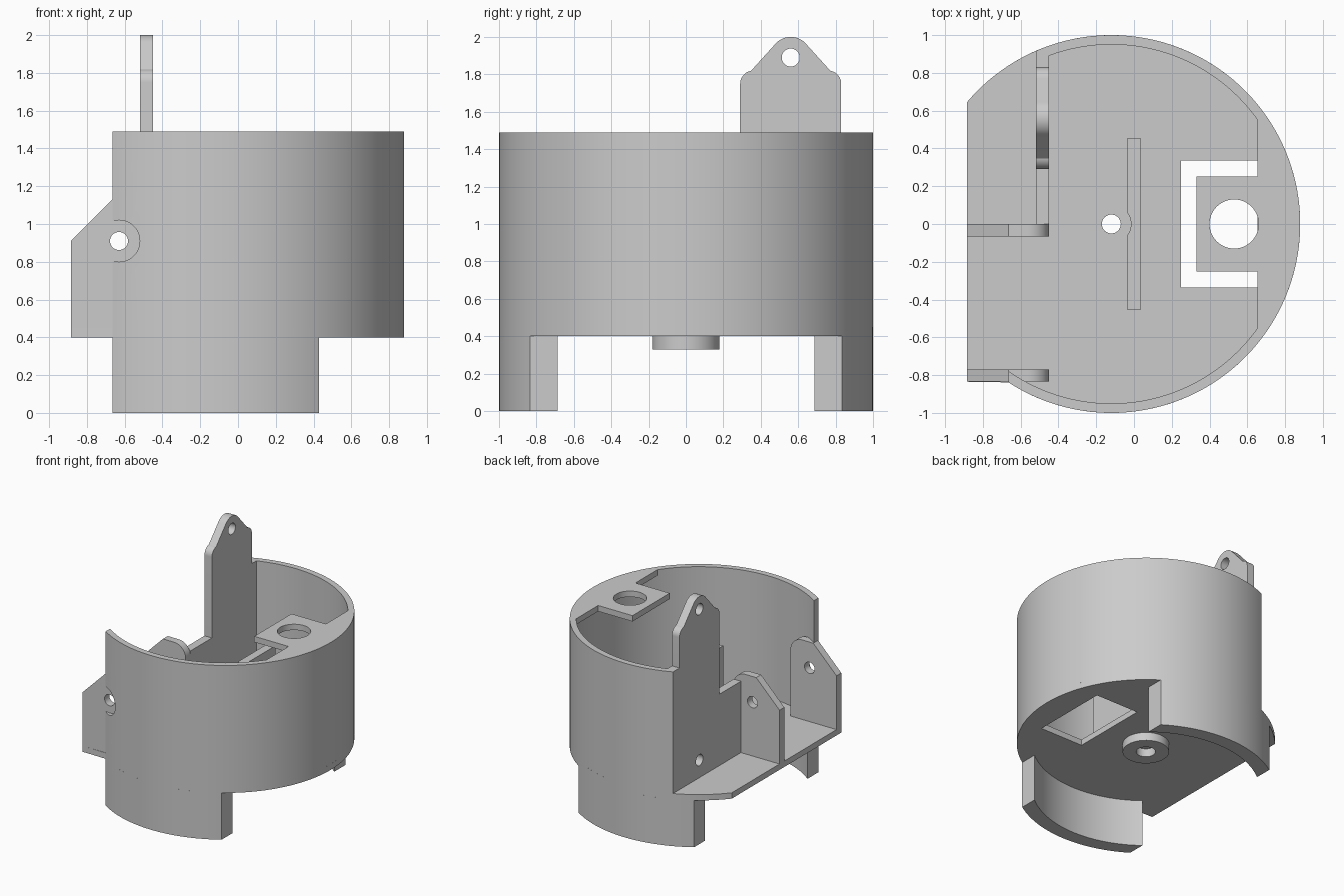
import bpy
import bmesh
from math import acos, cos, sin, radians, tau
from mathutils import Matrix

if "Cube" in bpy.data.objects:
    bpy.data.objects.remove(bpy.data.objects["Cube"], do_unlink=True)

grey = bpy.data.materials.new("plain_grey")
grey.use_nodes = True
grey.diffuse_color = (0.6, 0.6, 0.6, 1)
grey.node_tree.nodes["Principled BSDF"].inputs["Base Color"].default_value = (0.6, 0.6, 0.6, 1)

CX = -0.12          # axis of the round housing
FLOOR, DECK, RIM = 0.40, 0.45, 1.49
RIB_TOP = 1.06

# Columns give the world directions of the profile's u, v and depth
AXES = {
    "x": ((0, 1, 0), (0, 0, 1), (1, 0, 0)),
    "y": ((1, 0, 0), (0, 0, 1), (0, -1, 0)),
    "z": ((1, 0, 0), (0, 1, 0), (0, 0, 1)),
}


def arc(cx, cy, r, a0, a1, n=12):
    return [(cx + r * cos(a0 + (a1 - a0) * i / n),
             cy + r * sin(a0 + (a1 - a0) * i / n)) for i in range(n + 1)]


def circle(cx, cy, r, n=48):
    return arc(cx, cy, r, 0, tau, n)[:-1]


def rect(u0, u1, v0, v1):
    return [(u0, v0), (u1, v0), (u1, v1), (u0, v1)]


def sector(r_out, r_in, lo, hi, n=96):
    """Ring piece whose ends are cut square to x at the offsets lo and hi."""
    outer = arc(CX, 0, r_out, -acos(lo / r_out), acos(hi / r_out), n)
    inner = arc(CX, 0, r_in, acos(hi / r_in), -acos(lo / r_in), n)
    return outer + inner


def plate(name, axis, start, end, *loops):
    """Extrude an outline, with any further loops as holes, along an axis."""
    curve = bpy.data.curves.new(name, "CURVE")
    curve.dimensions = "2D"
    curve.fill_mode = "BOTH"
    curve.extrude = abs(end - start) / 2
    for loop in loops:
        spline = curve.splines.new("POLY")
        spline.points.add(len(loop) - 1)
        for point, (u, v) in zip(spline.points, loop):
            point.co = (u, v, 0, 1)
        spline.use_cyclic_u = True
    temp = bpy.data.objects.new(name + "_outline", curve)
    bpy.context.collection.objects.link(temp)
    deps = bpy.context.evaluated_depsgraph_get()
    mesh = bpy.data.meshes.new_from_object(temp.evaluated_get(deps))
    bpy.data.objects.remove(temp, do_unlink=True)
    bpy.data.curves.remove(curve)

    turn = Matrix(AXES[axis]).transposed().to_4x4()
    turn.translation["xyz".index(axis)] = (start + end) / 2
    mesh.transform(turn)
    bm = bmesh.new()
    bm.from_mesh(mesh)
    bmesh.ops.remove_doubles(bm, verts=bm.verts, dist=0.0001)
    bmesh.ops.recalc_face_normals(bm, faces=bm.faces)
    bm.to_mesh(mesh)
    bm.free()
    mesh.name = name
    mesh.materials.clear()
    mesh.materials.append(grey)
    obj = bpy.data.objects.new(name, mesh)
    bpy.context.collection.objects.link(obj)
    return obj


def select(obj):
    bpy.ops.object.select_all(action="DESELECT")
    obj.select_set(True)
    bpy.context.view_layer.objects.active = obj


def cut(obj, cutter):
    mod = obj.modifiers.new("cut", "BOOLEAN")
    mod.operation = "DIFFERENCE"
    mod.solver = "EXACT"
    mod.object = cutter
    select(obj)
    bpy.ops.object.modifier_apply(modifier=mod.name)
    bpy.data.objects.remove(cutter, do_unlink=True)


parts = []

# Floor with a square rear corner, rectangular opening and centre hole
floor_outline = arc(CX, 0, 1, -acos(-0.545), acos(-0.765), 110) + [(-0.885, -0.835)]
parts.append(plate("floor", "z", FLOOR, DECK, floor_outline,
                   rect(0.25, 0.655, -0.335, 0.335), circle(CX, 0, 0.05)))

# Curved wall with a round clearance for the lug screw
wall = plate("curved_wall", "z", DECK, RIM, sector(1, 0.95, -0.545, -0.40))
cut(wall, plate("screw_clearance", "y", -1.1, -0.6, circle(-0.63, 0.91, 0.11)))
parts.append(wall)

# Shelf and tab with a round hole
shelf_outline = arc(CX, 0, 0.952, -acos(0.775 / 0.952), acos(0.775 / 0.952), 40)
shelf_outline += [(0.655, 0.252), (0.33, 0.252), (0.33, -0.252), (0.655, -0.252)]
parts.append(plate("shelf", "z", RIM - 0.05, RIM, shelf_outline, circle(0.53, 0, 0.13)))

# Two curved legs
for side, name in ((1, "back_leg"), (-1, "front_leg")):
    outer = arc(CX, 0, 1, side * acos(0.55), side * acos(-0.545), 40)
    inner = arc(CX, 0, 0.88, side * acos(-0.545 / 0.88), side * acos(0.55 / 0.88), 40)
    parts.append(plate(name, "z", 0, FLOOR, outer + inner))

# Boss under the floor
parts.append(plate("boss", "z", 0.33, FLOOR, circle(CX, 0, 0.18), circle(CX, 0, 0.075)))

# Upright rib, relieved around the centre hole
bite = acos(0.085 / 0.104)
rib = [(-0.035, -0.455), (0.035, -0.455), (0.035, 0.455), (-0.035, 0.455)]
rib += arc(CX, 0, 0.104, bite, -bite)
parts.append(plate("rib", "z", DECK, RIB_TOP, rib))

# Tall mounting plate with a rounded, tapered ear
tilt = radians(38)
ear = [(0, DECK), (0.916, DECK), (0.916, RIM), (0.83, RIM)]
ear += arc(0.76, 1.75, 0.07, 0, radians(80))
ear += arc(0.56, 1.89, 0.11, tilt, radians(180) - tilt, 20)
ear += arc(0.36, 1.75, 0.07, radians(100), radians(180))
ear += [(0.29, RIB_TOP), (0, RIB_TOP)]
parts.append(plate("mounting_plate", "x", -0.52, -0.45, ear,
                   circle(0.56, 1.89, 0.048, 32), circle(0.56, 0.6, 0.048, 32)))

# Two side lugs with screw holes
lug = [(-0.885, DECK), (-0.45, DECK)] + arc(-0.56, 1.02, 0.11, 0, radians(90))
lug += [(-0.665, 1.13), (-0.885, 0.91)]
for name, y in (("middle_lug", -0.065), ("front_lug", -0.835)):
    parts.append(plate(name, "y", y, y + 0.065, lug, circle(-0.63, 0.91, 0.048, 32)))

# Smooth the round surfaces, keep the edges crisp
for part in parts:
    select(part)
    bpy.ops.object.shade_smooth_by_angle(angle=radians(25))
